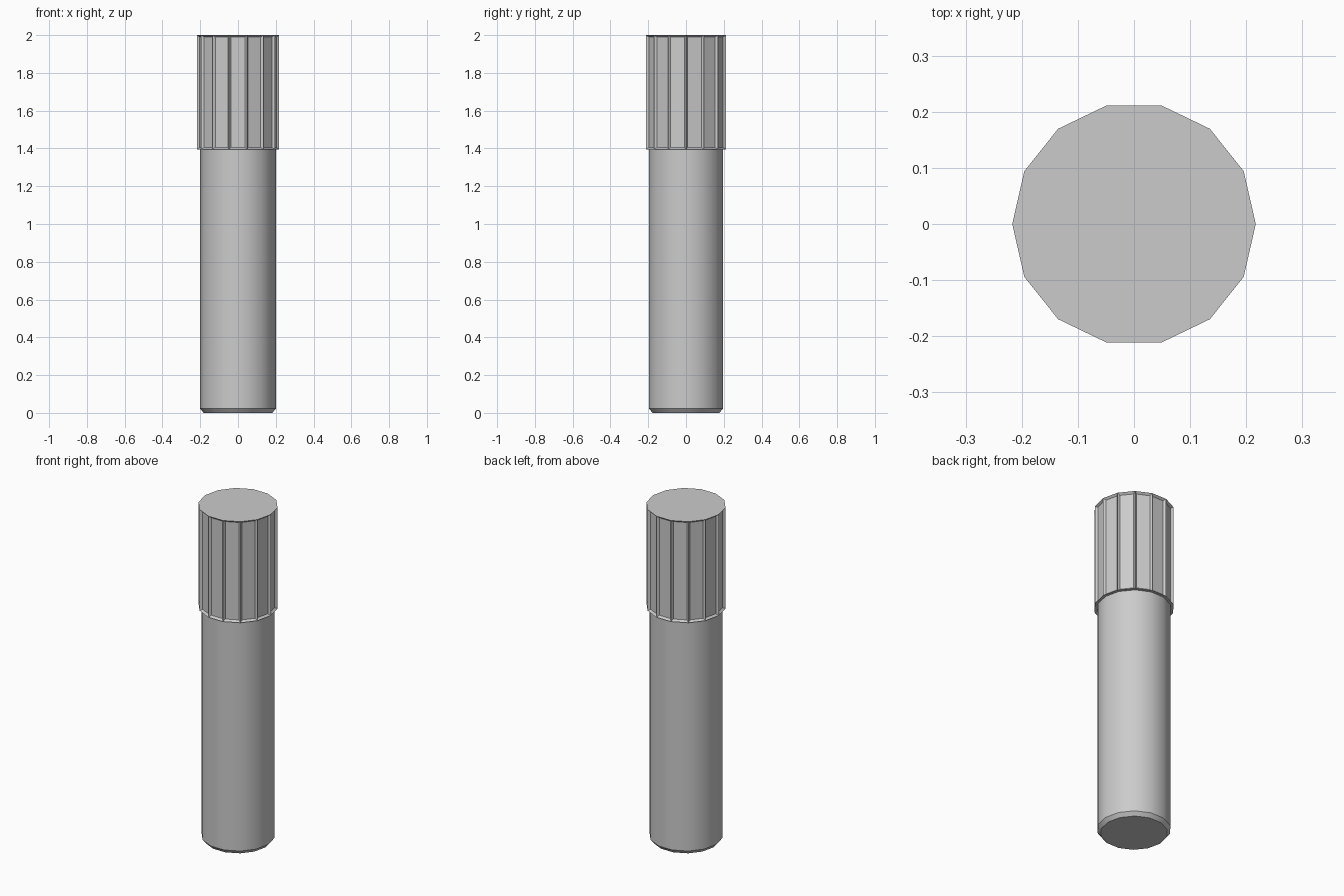
import bpy, bmesh, math

if "Cube" in bpy.data.objects:
    bpy.data.objects.remove(bpy.data.objects["Cube"])

SIDES = 14


def lathe(name, profile):
    """Closed 14-sided solid from (radius, z) pairs, bottom to top."""
    bm = bmesh.new()
    rings = []
    for r, z in profile:
        rings.append([bm.verts.new((r * math.cos(2 * math.pi * i / SIDES),
                                    r * math.sin(2 * math.pi * i / SIDES), z))
                      for i in range(SIDES)])
    sides = []
    for a, b in zip(rings, rings[1:]):
        for i in range(SIDES):
            j = (i + 1) % SIDES
            sides.append(bm.faces.new((a[i], a[j], b[j], b[i])))
    bm.faces.new(rings[0][::-1])
    bm.faces.new(rings[-1])
    bm.normal_update()
    return bm, sides


def finish(name, bm):
    mesh = bpy.data.meshes.new(name)
    bm.to_mesh(mesh)
    bm.free()
    obj = bpy.data.objects.new(name, mesh)
    bpy.context.collection.objects.link(obj)
    return obj


# Smooth barrel with a chamfered foot
bm, _ = lathe("barrel", [(0.182, 0.0), (0.2, 0.022), (0.2, 1.41)])
barrel = finish("barrel", bm)
bpy.context.view_layer.objects.active = barrel
barrel.select_set(True)
bpy.ops.object.shade_smooth_by_angle(angle=math.radians(30))

# Faceted cap with a recessed grip panel on every side
bm, sides = lathe("cap", [(0.217, 1.395), (0.217, 2.0)])
bmesh.ops.inset_individual(bm, faces=sides, thickness=0.011, depth=0.0,
                           use_even_offset=True)
for f in sides:
    f.normal_update()
    n = f.normal.copy()
    for v in f.verts:
        v.co -= n * 0.012
finish("cap", bm)
